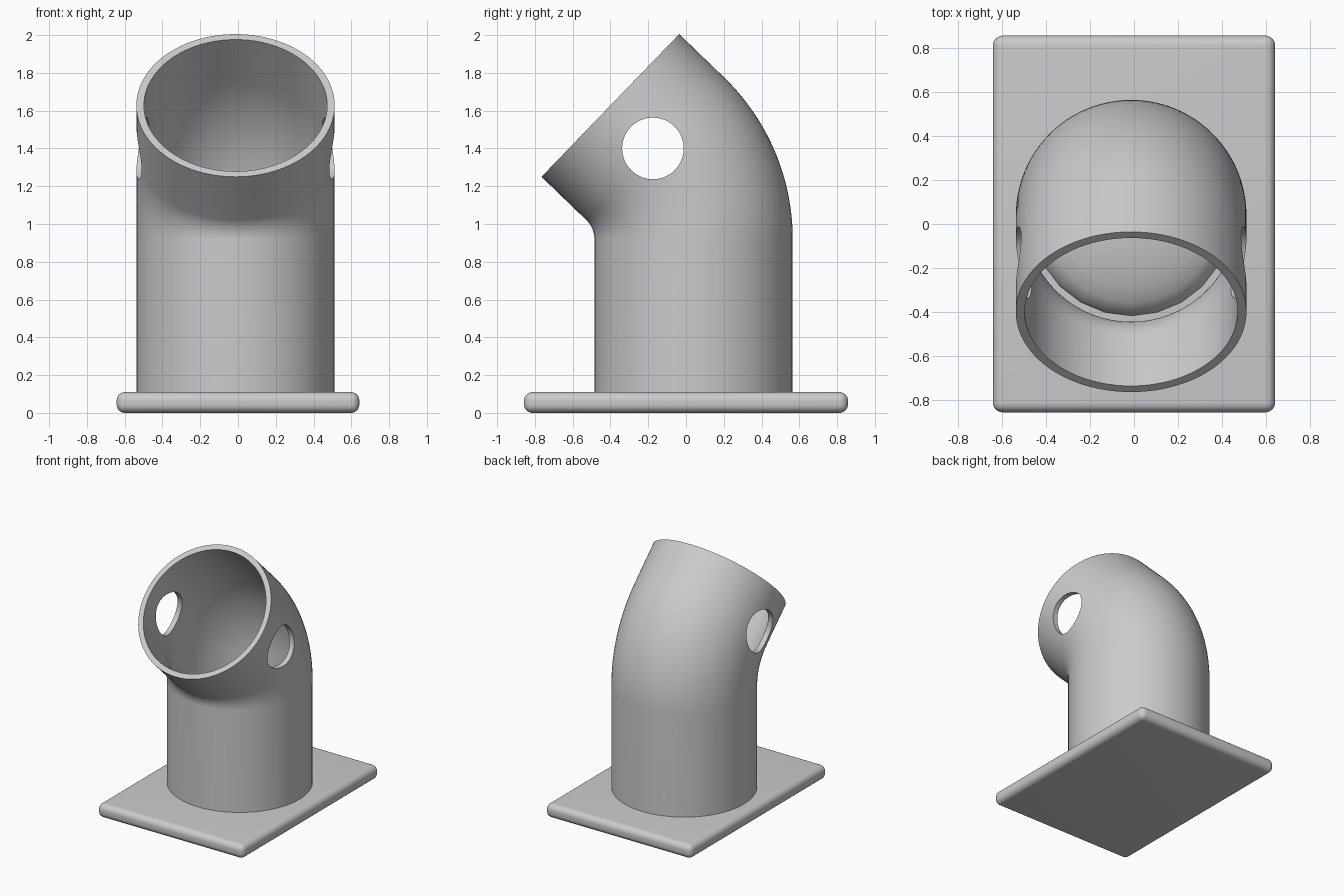
import bpy, bmesh
from math import sin, cos, pi, radians
from mathutils import Vector

if "Cube" in bpy.data.objects:
    bpy.data.objects.remove(bpy.data.objects["Cube"], do_unlink=True)

GREY = bpy.data.materials.new("plain grey")
GREY.use_nodes = True
GREY.diffuse_color = (0.6, 0.6, 0.6, 1)
GREY.node_tree.nodes["Principled BSDF"].inputs["Base Color"].default_value = (0.6, 0.6, 0.6, 1)

SEGMENTS = 96
OUTER, INNER = 0.525, 0.485
BEND = radians(46)
BEND_RADIUS = 0.665
BEND_START = 0.92
AXIS_X, AXIS_Y = -0.013, 0.04


def finish(name, bm):
    bmesh.ops.recalc_face_normals(bm, faces=bm.faces)
    mesh = bpy.data.meshes.new(name)
    bm.to_mesh(mesh)
    bm.free()
    obj = bpy.data.objects.new(name, mesh)
    bpy.context.collection.objects.link(obj)
    mesh.materials.append(GREY)
    return obj


def activate(obj):
    bpy.ops.object.select_all(action='DESELECT')
    obj.select_set(True)
    bpy.context.view_layer.objects.active = obj


def smooth(obj):
    activate(obj)
    bpy.ops.object.shade_smooth_by_angle(angle=radians(35))


def apply_modifier(obj, mod):
    activate(obj)
    bpy.ops.object.modifier_apply(modifier=mod.name)


# Base plate with fully rounded edges
bm = bmesh.new()
bmesh.ops.create_cube(bm, size=1)
for v in bm.verts:
    v.co = Vector((v.co.x * 1.285, v.co.y * 1.715, v.co.z * 0.11 + 0.055))
base = finish("base_plate", bm)
bevel = base.modifiers.new("rounding", 'BEVEL')
bevel.width = 0.045
bevel.segments = 8
apply_modifier(base, bevel)
smooth(base)

# Centre line of the pipe: upright, bend towards the front, short straight mouth
stations = [(Vector((AXIS_X, AXIS_Y, 0.1)), 0), ]
steps = 24
for i in range(steps + 1):
    a = BEND * i / steps
    stations.append((Vector((AXIS_X, AXIS_Y - BEND_RADIUS * (1 - cos(a)),
                             BEND_START + BEND_RADIUS * sin(a))), a))
mouth = stations[-1][0] + Vector((0, -sin(BEND), cos(BEND))) * 0.33
stations.append((mouth, BEND))


def ring(bm, centre, tilt, radius):
    side, up = Vector((1, 0, 0)), Vector((0, cos(tilt), sin(tilt)))
    return [bm.verts.new(centre + radius * (cos(t) * side + sin(t) * up))
            for t in (2 * pi * k / SEGMENTS for k in range(SEGMENTS))]


# Hollow pipe: outer wall up, inner wall back down, joined at both rims
bm = bmesh.new()
rings = [ring(bm, c, a, OUTER) for c, a in stations]
rings += [ring(bm, c, a, INNER) for c, a in reversed(stations)]
for i, lower in enumerate(rings):
    upper = rings[(i + 1) % len(rings)]
    for k in range(SEGMENTS):
        n = (k + 1) % SEGMENTS
        bm.faces.new((lower[k], lower[n], upper[n], upper[k]))
pipe = finish("bent_pipe", bm)

# Round side holes cut straight through both walls
bpy.ops.mesh.primitive_cylinder_add(vertices=64, radius=0.163, depth=2,
                                    location=(0, -0.175, 1.4), rotation=(0, pi / 2, 0))
cutter = bpy.context.object
cutter.name = "hole_cutter"
cutter.data.materials.append(GREY)
cut = pipe.modifiers.new("side_holes", 'BOOLEAN')
cut.operation = 'DIFFERENCE'
cut.solver = 'EXACT'
cut.object = cutter
apply_modifier(pipe, cut)
bpy.data.objects.remove(cutter, do_unlink=True)
smooth(pipe)

# Low rounded floor inside the pipe
bm = bmesh.new()
bmesh.ops.create_uvsphere(bm, u_segments=24, v_segments=12, radius=1)
bmesh.ops.bisect_plane(bm, geom=bm.verts[:] + bm.edges[:] + bm.faces[:],
                       plane_co=(0, 0, 0), plane_no=(0, 0, 1), clear_inner=True)
for v in bm.verts:
    v.co = Vector((v.co.x * 0.46 + AXIS_X, v.co.y * 0.46 + AXIS_Y, v.co.z * 0.15 + 0.105))
smooth(finish("inner_floor", bm))
